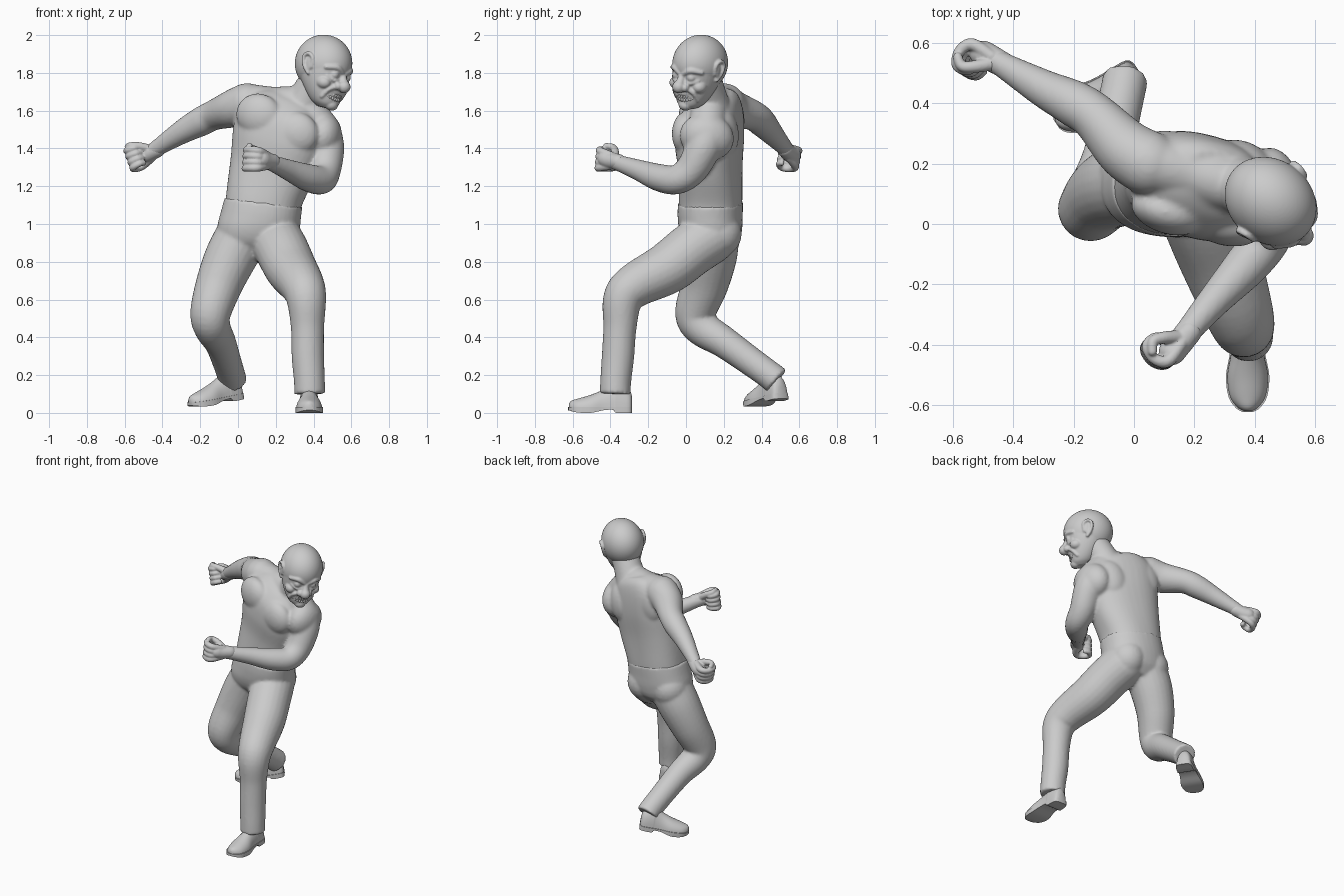
import bpy, bmesh
from math import sin, cos, pi, radians
from mathutils import Vector, Matrix, Euler

if "Cube" in bpy.data.objects:
    bpy.data.objects.remove(bpy.data.objects["Cube"])


def spline(pts, n=6):
    """Catmull-Rom through tuples of any length"""
    out = []
    for i in range(len(pts) - 1):
        p0, p1, p2 = pts[max(i - 1, 0)], pts[i], pts[i + 1]
        p3 = pts[min(i + 2, len(pts) - 1)]
        for k in range(n):
            t = k / n
            out.append([0.5 * (2 * b + (c - a) * t + (2 * a - 5 * b + 4 * c - d) * t * t
                               + (3 * b - a - 3 * c + d) * t ** 3)
                        for a, b, c, d in zip(p0, p1, p2, p3)])
    out.append(list(pts[-1]))
    return out


def loft(bm, rings):
    rows = [[bm.verts.new(p) for p in r] for r in rings]
    n = len(rows[0])
    for a, b in zip(rows, rows[1:]):
        for i in range(n):
            bm.faces.new((a[i], a[(i + 1) % n], b[(i + 1) % n], b[i]))
    bm.faces.new(rows[0][::-1])
    bm.faces.new(rows[-1])


def trunk(bm, secs, power=0.85, sides=40):
    """Stack of tilted ovals: x, y, z, rx, ry, roll, yaw"""
    def se(v):
        return abs(v) ** power * (1 if v > 0 else -1)
    rings = []
    for x, y, z, rx, ry, roll, yaw in spline(secs):
        m = Euler((0, radians(roll), radians(yaw))).to_matrix()
        rings.append([Vector((x, y, z)) + m @ Vector((rx * se(cos(a)), ry * se(sin(a)), 0))
                      for a in (2 * pi * i / sides for i in range(sides))])
    loft(bm, rings)


def ball(bm, c, s, rot=(0, 0, 0), seg=28):
    s = (s, s, s) if isinstance(s, (int, float)) else s
    m = Matrix.LocRotScale(Vector(c), Euler([radians(r) for r in rot]), Vector(s))
    bmesh.ops.create_uvsphere(bm, u_segments=seg, v_segments=seg // 2, radius=1, matrix=m)


def limb(bm, pts, round_end=True, sides=24):
    """Round tube through x, y, z, radius points"""
    path = spline(pts)
    pos = [Vector(p[:3]) for p in path]
    rings, ref = [], None
    for i, p in enumerate(pos):
        t = (pos[min(i + 1, len(pos) - 1)] - pos[max(i - 1, 0)]).normalized()
        ref = t.orthogonal() if ref is None else ref - t * ref.dot(t)
        ref.normalize()
        side = t.cross(ref)
        rings.append([p + path[i][3] * (ref * cos(a) + side * sin(a))
                      for a in (2 * pi * k / sides for k in range(sides))])
    loft(bm, rings)
    ball(bm, pts[0][:3], pts[0][3] * 0.98)
    if round_end:
        ball(bm, pts[-1][:3], pts[-1][3] * 0.98)


def finish(bm, name, voxel=None, smooth=5):
    bmesh.ops.recalc_face_normals(bm, faces=bm.faces[:])
    me = bpy.data.meshes.new(name)
    bm.to_mesh(me)
    bm.free()
    ob = bpy.data.objects.new(name, me)
    bpy.context.collection.objects.link(ob)
    if voxel:
        m = ob.modifiers.new("fuse", 'REMESH')
        m.mode, m.voxel_size, m.use_smooth_shade = 'VOXEL', voxel, True
        s = ob.modifiers.new("soften", 'SMOOTH')
        s.factor, s.iterations = 0.5, smooth
    else:
        bpy.ops.object.select_all(action='DESELECT')
        ob.select_set(True)
        bpy.context.view_layer.objects.active = ob
        bpy.ops.object.shade_smooth_by_angle(angle=radians(40))
    return ob


# Bare upper body with arms and neck
bm = bmesh.new()
trunk(bm, [(.125, .128, 1.02, .2, .163, 5, -3), (.137, .13, 1.12, .202, .167, 7, -5),
           (.185, .13, 1.3, .23, .163, 13, -12), (.215, .125, 1.45, .25, .173, 16, -15),
           (.232, .128, 1.57, .24, .163, 18, -15), (.26, .145, 1.65, .18, .125, 18, -15),
           (.27, .16, 1.69, .1, .08, 18, -15)])
ball(bm, (.11, .04, 1.575), (.125, .072, .115), (0, 18, -18))       # chest muscles
ball(bm, (.305, .0, 1.48), (.125, .072, .115), (0, 18, -12))
ball(bm, (.12, .25, 1.55), (.1, .058, .13), (0, 16, -10))           # shoulder blades
ball(bm, (.37, .205, 1.48), (.1, .065, .13), (0, 16, -28))
limb(bm, [(.04, .2, 1.65, .095), (.18, .17, 1.635, .092), (.33, .13, 1.625, .095),
          (.44, .11, 1.5, .1)])                                     # shoulder girdle
limb(bm, [(.32, .14, 1.58, .11), (.37, .12, 1.68, .095), (.43, .095, 1.78, .09)])  # neck
limb(bm, [(.05, .2, 1.64, .108), (-.03, .25, 1.61, .1), (-.13, .355, 1.575, .08),
          (-.2, .4, 1.54, .077), (-.3, .45, 1.485, .063), (-.44, .53, 1.395, .042),
          (-.47, .545, 1.375, .042)])                               # trailing arm
ball(bm, (.45, .11, 1.46), (.1, .145, .125), (-15, 10, 0))          # leading deltoid
limb(bm, [(.44, .12, 1.48, .11), (.467, .09, 1.4, .096), (.46, .03, 1.29, .086),
          (.44, -.05, 1.235, .078), (.37, -.14, 1.245, .073), (.27, -.25, 1.285, .056),
          (.18, -.355, 1.322, .043), (.155, -.385, 1.33, .042)])    # leading arm
finish(bm, "upper_body", 0.01, 6)


# Fists: local axes are forward, palm side, thumb side
def fist(name, wrist, fwd, palm):
    f = Vector(fwd).normalized()
    n = Vector(palm)
    n = (n - f * n.dot(f)).normalized()
    up = f.cross(n)
    up = up if up.z > 0 else -up
    m = Matrix((f, n, up)).transposed()

    def w(p):
        return tuple(Vector(wrist) + m @ Vector(p[:3])) + tuple(p[3:])
    bm = bmesh.new()
    limb(bm, [w(p) for p in [(-.03, 0, 0, .041), (.03, 0, 0, .044), (.06, 0, .005, .045)]])
    for z in (.044, .014, -.016, -.045):
        limb(bm, [w(p) for p in [(.02, -.005, z * .6, .022), (.095, -.01, z, .021),
                                 (.12, .03, z * 1.1, .019), (.105, .075, z * 1.1, .018),
                                 (.065, .075, z, .016), (.05, .05, z, .015)]], sides=12)
    limb(bm, [w(p) for p in [(.01, .015, .02, .024), (.045, .05, .05, .021),
                             (.08, .07, .066, .018), (.108, .05, .07, .016)]], sides=12)
    finish(bm, name, 0.005, 3)


fist("trailing_fist", (-.45, .537, 1.383), (-.78, .42, -.36), (-.5, -.85, 0))
fist("leading_fist", (.165, -.38, 1.333), (-.66, -.75, .1), (-.75, .66, 0))

# Trousers
bm = bmesh.new()
trunk(bm, [(.135, .13, 1.115, .207, .171, 7, -5), (.122, .128, 1.05, .212, .172, 6, -4),
           (.107, .13, .97, .217, .167, 3, 0), (.1, .135, .9, .195, .145, 0, 0),
           (.09, .14, .84, .1, .09, 0, 0)], 0.9)
ball(bm, (.01, .165, .95), (.125, .13, .13))                        # seat
ball(bm, (.2, .165, .95), (.12, .13, .13))
limb(bm, [(.02, .14, .93, .142), (-.04, .13, .82, .138), (-.1, .1, .68, .124),
          (-.145, .05, .53, .108), (-.135, .085, .45, .097), (-.095, .2, .375, .084),
          (-.06, .34, .275, .077), (-.035, .45, .195, .075), (-.03, .48, .17, .077)], False)
limb(bm, [(.19, .13, .93, .142), (.23, .03, .865, .142), (.28, -.1, .765, .137),
          (.34, -.27, .675, .118), (.362, -.335, .6, .105), (.368, -.35, .45, .088),
          (.37, -.36, .3, .086), (.378, -.372, .17, .082), (.38, -.375, .1, .082)], False)
finish(bm, "trousers", 0.01, 4)


# Shoes
def shoe(name, heel, toe):
    heel, d = Vector(heel), Vector(toe) - Vector(heel)
    y = d.normalized()
    x = y.cross(Vector((0, 0, 1))).normalized()
    m = Matrix((x, y, x.cross(y))).transposed()
    # t along foot, half width, height, underside
    secs = spline([(0, .022, .06, 0), (.05, .046, .1, 0), (.25, .052, .14, 0), (.3, .052, .13, .016),
                   (.45, .056, .1, .014), (.65, .068, .072, 0), (.85, .06, .052, .002),
                   (.96, .036, .04, .01), (1, .014, .025, .014)], 4)
    bm = bmesh.new()
    loft(bm, [[heel + m @ Vector((h * cos(a), t * d.length, .024 + top * sin(a)))
               for a in (pi * i / 14 for i in range(15))] for t, h, top, _ in secs])
    loft(bm, [[heel + m @ Vector((sx * (h + .004), t * d.length * 1.01, z))
               for sx, z in ((-1, u), (1, u), (1, .03), (-1, .03))] for t, h, _, u in secs])
    finish(bm, name)


shoe("front_shoe", (.375, -.285, 0), (.378, -.62, 0))
shoe("back_shoe", (.015, .51, .075), (-.25, .335, .025))

# Head, modelled facing -y around its own centre, then turned
place = Matrix.Translation((.453, .075, 1.85)) @ Euler(
    (radians(9), radians(9), radians(51))).to_matrix().to_4x4()
bm = bmesh.new()
ball(bm, (0, 0, 0), (.137, .162, .152), seg=64)
trunk(bm, [(0, -.005, .02, .133, .152, 0, 0), (0, -.015, -.05, .127, .14, 0, 0),
           (0, -.03, -.11, .114, .12, 0, 0), (0, -.05, -.165, .093, .096, 0, 0),
           (0, -.067, -.205, .068, .072, 0, 0), (0, -.075, -.228, .037, .042, 0, 0)], 0.95)
ball(bm, (0, -.115, -.207), (.038, .034, .03))                      # chin
limb(bm, [(0, -.14, -.03, .018), (0, -.16, -.07, .022), (0, -.175, -.1, .034)])  # nose
for s in (-1, 1):
    ball(bm, (s * .03, -.158, -.103), .022)                         # nostrils
    ball(bm, (s * .08, -.095, -.1), (.036, .042, .034))             # cheeks
    ball(bm, (s * .05, -.13, -.048), .026)                          # eyes
    limb(bm, [(s * .015, -.152, -.03, .013), (s * .055, -.144, -.008, .016),
              (s * .1, -.108, -.018, .012)])                        # brows
    limb(bm, [(s * .025, -.149, -.07, .008), (s * .055, -.143, -.078, .009),
              (s * .088, -.115, -.062, .008)])                      # lower lids
    limb(bm, [(s * .035, -.152, -.108, .01), (s * .065, -.13, -.13, .012),
              (s * .075, -.1, -.175, .01)])                         # smile folds
    ball(bm, (s * .13, -.005, -.02), (.012, .03, .045), (0, 0, s * 12))
    limb(bm, [(s * .13, -.035, -.035, .008), (s * .137, -.032, .015, .01),
              (s * .143, 0, .034, .01), (s * .145, .022, .01, .01),
              (s * .14, .01, -.035, .01), (s * .129, -.018, -.068, .011)])  # ears


def mouth(a, z, out=0.0):
    return ((.088 + out) * sin(a), -.048 - (.095 + out) * cos(a), z + .03 * a * a)


angles = [radians(d) for d in range(-48, 49, 16)]
for z in (-.14, -.19):
    limb(bm, [mouth(a, z, -.008 if z < -.15 else .002) + (.009,) for a in angles], sides=10)  # lips
bmesh.ops.transform(bm, matrix=place, verts=bm.verts)
finish(bm, "head", 0.0055, 3)

# Teeth in two rows
bm = bmesh.new()
for z, size in ((-.154, .012), (-.175, .01)):
    for k in range(-4, 5):
        a = radians(k * 10)
        ball(bm, mouth(a, z, 0), (.0078, .008, size), seg=16)
bmesh.ops.transform(bm, matrix=place, verts=bm.verts)
finish(bm, "teeth")
